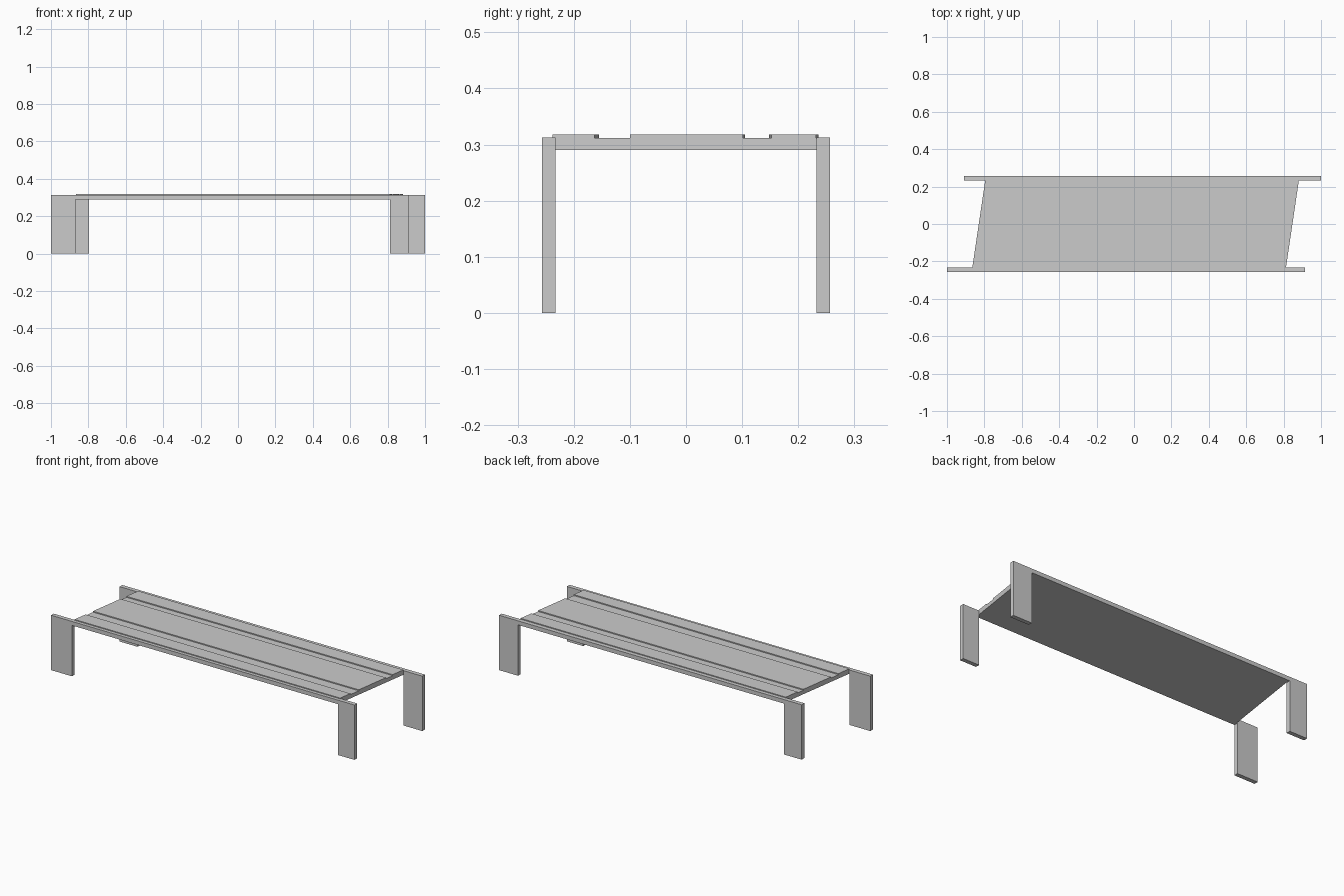
import bpy, bmesh

if "Cube" in bpy.data.objects:
    bpy.data.objects.remove(bpy.data.objects["Cube"])


def prism(name, outline, place, depth):
    """Extrude an outline; place maps 2D points and depth to 3D."""
    bm = bmesh.new()
    face = bm.faces.new([bm.verts.new(place(a, b, depth[0])) for a, b in outline])
    ext = bmesh.ops.extrude_face_region(bm, geom=[face])
    for v in ext["geom"]:
        if isinstance(v, bmesh.types.BMVert):
            i = min(range(len(outline)), key=lambda k: (v.co - place_v(place, outline[k], depth[0])).length)
            v.co = place(*outline[i], depth[1])
    bmesh.ops.recalc_face_normals(bm, faces=bm.faces)
    mesh = bpy.data.meshes.new(name)
    bm.to_mesh(mesh)
    bm.free()
    obj = bpy.data.objects.new(name, mesh)
    bpy.context.collection.objects.link(obj)
    return obj


def place_v(place, point, d):
    from mathutils import Vector
    return Vector(place(*point, d))


def side_wall(name, x0, x1, x2, x3, y0, y1):
    """Beam with a wide leg at each end."""
    outline = [(x0, 0), (x1, 0), (x1, 0.29), (x2, 0.29),
               (x2, 0), (x3, 0), (x3, 0.313), (x0, 0.313)]
    prism(name, outline, lambda x, z, y: (x, y, z), (y0, y1))


def end_x(side, y):
    """Skewed deck end at a given y."""
    return (-0.83 if side < 0 else 0.847) + 0.148 * y


def deck_part(name, left, right, z0, z1):
    """Skewed slab; left and right give the y range at each end."""
    outline = [(end_x(-1, left[0]), left[0]), (end_x(1, right[0]), right[0]),
               (end_x(1, right[1]), right[1]), (end_x(-1, left[1]), left[1])]
    prism(name, outline, lambda x, y, z: (x, y, z), (z0, z1))


# Side walls with legs
side_wall("front_wall", -1.0, -0.868, 0.812, 0.915, -0.257, -0.233)
side_wall("back_wall", -0.91, -0.797, 0.88, 1.0, 0.233, 0.257)

# Bridge deck
deck_part("deck", (-0.234, 0.234), (-0.234, 0.234), 0.29, 0.312)

# Raised walkways and central roadway
deck_part("front_walkway", (-0.238, -0.155), (-0.238, -0.163), 0.311, 0.318)
deck_part("roadway", (-0.10, 0.105), (-0.10, 0.102), 0.311, 0.318)
deck_part("back_walkway", (0.148, 0.236), (0.152, 0.232), 0.311, 0.318)
